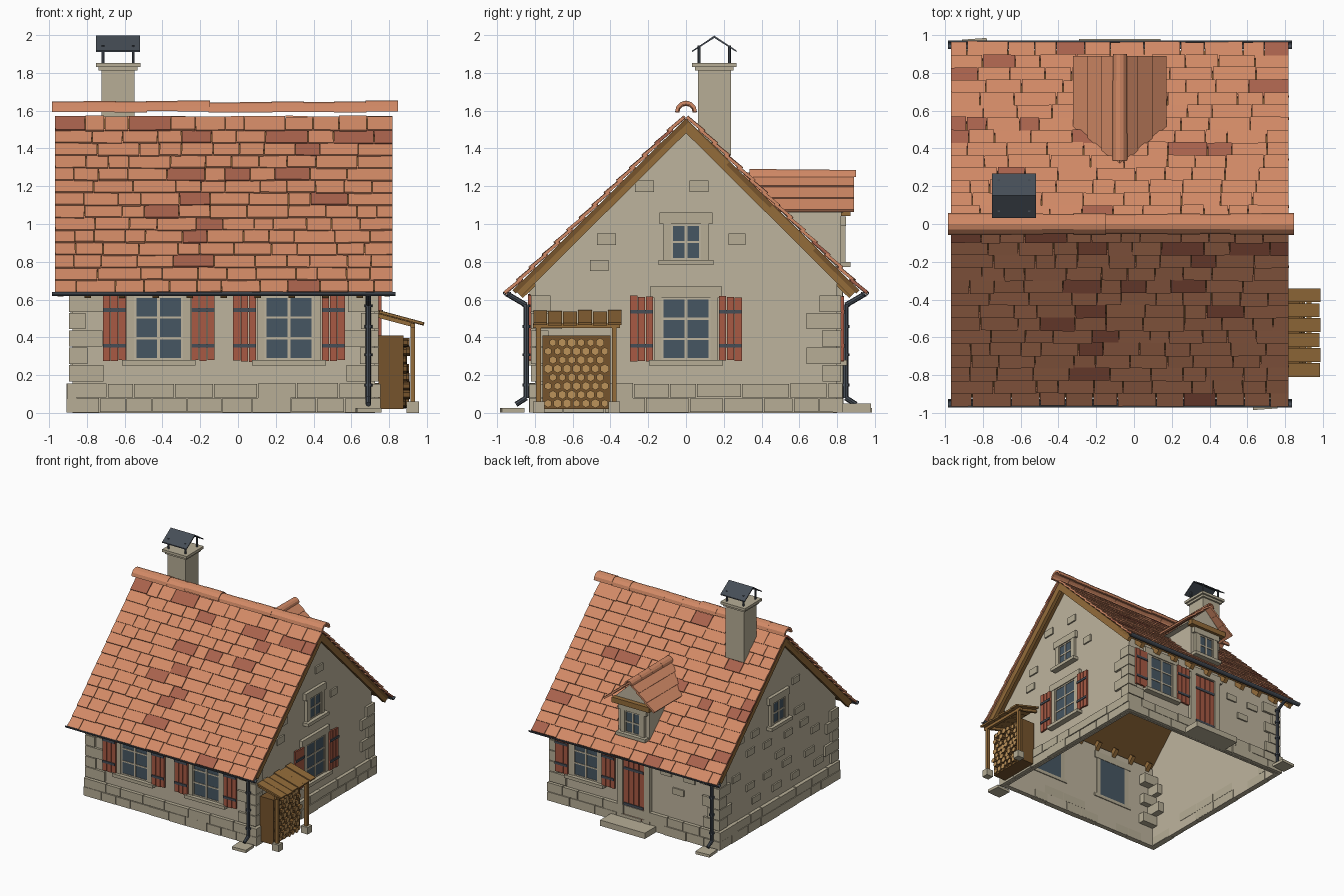
import bpy, bmesh, math, random
from mathutils import Matrix, Vector

random.seed(7)
if "Cube" in bpy.data.objects:
    bpy.data.objects.remove(bpy.data.objects["Cube"])

COLOURS = {
    "plaster": (190, 180, 157), "stone": (183, 174, 150), "tile": (210, 138, 102),
    "dark_tile": (168, 98, 76), "wood": (148, 108, 58), "dark_wood": (118, 84, 44),
    "log_end": (188, 146, 90), "red_paint": (168, 90, 68), "dark_metal": (70, 77, 86),
    "glass": (70, 86, 98)}
MATS = {}
for name, rgb in COLOURS.items():
    lin = [((c / 255 + 0.055) / 1.055) ** 2.4 for c in rgb] + [1]
    m = bpy.data.materials.new(name)
    m.use_nodes = True
    m.diffuse_color = lin
    m.node_tree.nodes["Principled BSDF"].inputs["Base Color"].default_value = lin
    MATS[name] = m

T = lambda x, y, z: Matrix.Translation((x, y, z))
R = lambda deg, axis: Matrix.Rotation(math.radians(deg), 4, axis)
jit = lambda a: random.uniform(-a, a)


class Part:
    """Collects solids into one mesh object."""
    def __init__(self, name, frame=Matrix()):
        self.name, self.frame, self.bm, self.mats = name, frame, bmesh.new(), []

    def paint(self, faces, mat):
        if mat not in self.mats:
            self.mats.append(mat)
        for f in faces:
            f.material_index = self.mats.index(mat)

    def box(self, loc, size, mat, rot=Matrix()):
        mx = self.frame @ T(*loc) @ rot @ Matrix.Diagonal((*size, 1))
        v = bmesh.ops.create_cube(self.bm, size=1, matrix=mx)["verts"]
        self.paint({f for p in v for f in p.link_faces}, mat)

    def rod(self, a, b, r, mat, end=None, sides=8):
        a, b = Vector(a), Vector(b)
        rot = (b - a).to_track_quat("Z", "Y").to_matrix().to_4x4()
        v = bmesh.ops.create_cone(self.bm, cap_ends=True, segments=sides, radius1=r, radius2=r,
                                  depth=(b - a).length, matrix=self.frame @ T(*((a + b) / 2)) @ rot)["verts"]
        faces = {f for p in v for f in p.link_faces}
        self.paint(faces, mat)
        if end:
            self.paint([f for f in faces if len(f.verts) > 4], end)

    def prism(self, pts, push, mat):
        a = [self.bm.verts.new(self.frame @ Vector(p)) for p in pts]
        b = [self.bm.verts.new(self.frame @ (Vector(p) + Vector(push))) for p in pts]
        faces = [self.bm.faces.new(a), self.bm.faces.new(b[::-1])]
        for i in range(len(a)):
            j = (i + 1) % len(a)
            faces.append(self.bm.faces.new((a[i], b[i], b[j], a[j])))
        self.paint(faces, mat)

    def done(self):
        bmesh.ops.recalc_face_normals(self.bm, faces=self.bm.faces[:])
        me = bpy.data.meshes.new(self.name)
        self.bm.to_mesh(me)
        for m in self.mats:
            me.materials.append(MATS[m])
        bpy.context.collection.objects.link(bpy.data.objects.new(self.name, me))


CX, HX, HY = -0.075, 0.80, 0.80
HOUSE = T(CX, 0, 0)
# Wall frames: local -y points outward, local x runs along the wall
WALLS = {"front": (HOUSE @ T(0, -HY, 0), HX), "back": (HOUSE @ R(180, "Z") @ T(0, -HY, 0), HX),
         "right": (HOUSE @ R(90, "Z") @ T(0, -HX, 0), HY), "left": (HOUSE @ R(-90, "Z") @ T(0, -HX, 0), HY)}

# Walls and plinth
for side, (frame, half) in WALLS.items():
    p = Part(side + "_wall", frame)
    outline = [(-half, 0, 0), (half, 0, 0), (half, 0, 0.73), (-half, 0, 0.73)]
    if side in ("left", "right"):
        outline.insert(3, (0, 0, 1.53))
    p.prism(outline, (0, 0.02, 0), "plaster")
    p.done()
    p = Part(side + "_plinth", frame)
    for row in range(2):
        x = -half - 0.03
        while x < half + 0.03:
            w = min(random.uniform(0.13, 0.26), half + 0.03 - x)
            if half + 0.03 - x - w < 0.07:
                w = half + 0.03 - x
            p.box((x + w / 2, -0.005, 0.04 + row * 0.078), (w - 0.006, 0.05 + jit(0.006), 0.074 + jit(0.004)), "stone")
            x += w
    p.done()

# Corner stones
p = Part("corner_stones", HOUSE)
for sx in (-1, 1):
    for sy in (-1, 1):
        for i in range(5):
            lx, ly = (0.17, 0.10) if (i % 2 == 0) else (0.10, 0.17)
            lx, ly = lx + jit(0.015), ly + jit(0.015)
            p.box((sx * (HX + 0.02 - lx / 2), sy * (HY + 0.02 - ly / 2), 0.21 + i * 0.092), (lx, ly, 0.086), "stone")
p.done()

# Loose facing stones
p = Part("right_facing_stones", WALLS["right"][0])
for y, z in ((-0.22, 1.2), (0.07, 1.2), (-0.42, 0.92), (0.27, 0.92), (-0.46, 0.78)):
    p.box((y, 0, z), (0.1 + jit(0.01), 0.025, 0.06), "stone")
p.done()
for side, top in (("left", 1.35), ("back", 0.6)):
    p = Part(side + "_facing_stones", WALLS[side][0])
    for row in range(8):
        for col in range(-2, 3):
            x, z = col * 0.27 + (row % 2) * 0.13 + jit(0.04), 0.25 + row * 0.14 + jit(0.02)
            clear = abs(x) > 0.22 or z < 0.68 or z > 1.12
            if side == "back":
                ok = z < top and 0.25 < x < 0.6
            else:
                ok = clear and abs(x) < 0.6 and z < top - abs(x)
            if ok and random.random() < 0.75:
                p.box((x, 0, z), (0.11 + jit(0.02), 0.025, 0.055), "stone")
    p.done()


def window(name, frame, w, z0, z1, bars, jamb=0.04, lintel=0.06, shutters=False):
    p = Part(name, frame)
    h, zc = z1 - z0, (z0 + z1) / 2
    p.box((0, 0.005, zc), (w, 0.04, h), "glass")
    for s in (-1, 1):
        p.box((s * (w + jamb) / 2, 0, zc), (jamb, 0.05, h), "stone")
        p.box((s * (w / 2 - 0.006), -0.014, zc), (0.012, 0.012, h), "plaster")
    p.box((0, 0, z1 + lintel / 2), (w + 2 * jamb + 0.04, 0.056, lintel), "stone")
    p.box((0, -0.012, z0 - 0.014), (w + 2 * jamb + 0.05, 0.08, 0.028), "stone")
    p.box((0, -0.014, zc), (0.016, 0.012, h), "plaster")
    for i in range(bars + 2):
        p.box((0, -0.014, z0 + 0.005 + (h - 0.01) * i / (bars + 1)), (w, 0.01, 0.012), "plaster")
    p.done()
    if shutters:
        p = Part(name + "_shutters", frame)
        for s in (-1, 1):
            x = s * (w / 2 + 0.105)
            for i in (-1, 0, 1):
                p.box((x + i * 0.042, -0.028, zc + jit(0.004)), (0.038, 0.016, h + 0.01 + jit(0.008)), "red_paint")
            for z in (z0 + 0.075, z1 - 0.075):
                p.box((x, -0.038, z), (0.12, 0.01, 0.02), "dark_metal")
        p.done()


# Windows
front, back = WALLS["front"][0], WALLS["back"][0]
window("front_left_window", front @ T(0.345, 0, 0), 0.26, 0.28, 0.62, 2, shutters=True)
window("front_right_window", front @ T(-0.345, 0, 0), 0.26, 0.28, 0.62, 2, shutters=True)
window("side_window", WALLS["right"][0], 0.26, 0.28, 0.61, 2, shutters=True)
window("back_window", back @ T(-0.465, 0, 0), 0.24, 0.28, 0.61, 2, shutters=True)
for side in ("left", "right"):
    window(side + "_attic_window", WALLS[side][0], 0.16, 0.81, 1.0, 1)

# Door and doorstep
p = Part("door", back)
p.box((0, 0, 0.33), (0.21, 0.03, 0.56), "dark_metal")
for i in range(4):
    p.box((-0.075 + i * 0.05, -0.018, 0.33), (0.044, 0.012, 0.54), "red_paint")
for z in (0.17, 0.48):
    p.box((0, -0.026, z), (0.19, 0.008, 0.022), "dark_metal")
for s in (-1, 1):
    p.box((s * 0.13, 0, 0.33), (0.055, 0.064, 0.56), "stone")
p.box((0, 0, 0.64), (0.36, 0.064, 0.06), "stone")
p.box((0, -0.09, 0.026), (0.43, 0.18, 0.05), "stone")
p.done()

# Main roof: slab, tiles, rafters and verge boards for each slope
for side, turn in (("front", 0), ("back", 180)):
    slope = HOUSE @ R(turn, "Z") @ T(0, 0, 1.59) @ R(44.8, "X")
    p = Part(side + "_roof_frame", slope)
    p.box((0, -0.67, -0.033), (1.76, 1.29, 0.024), "dark_wood")
    for s in (-1, 1):
        p.box((s * 0.865, -0.67, -0.052), (0.03, 1.27, 0.05), "wood")
    for i in range(9):
        p.box((-0.72 + i * 0.18, -1.21, -0.066), (0.035, 0.19, 0.045), "wood")
    p.done()
    p = Part(side + "_roof_tiles", slope)
    for row in range(14):
        x, y = -0.895, -0.08 - row * 0.0935
        while x < 0.89:
            w = random.uniform(0.1, 0.23)
            if 0.895 - x - w < 0.07:
                w = 0.895 - x
            mat = "dark_tile" if random.random() < 0.14 else "tile"
            p.box((x + w / 2, y, -0.007 + jit(0.002)), (w - 0.004, 0.113 + jit(0.008), 0.016), mat,
                  R(-5 + jit(1), "X") @ R(jit(0.8), "Z"))
            x += w
    p.done()


def arch(r, t, start, along, up=1):
    """Half-round cross-section, across x or y depending on the run direction."""
    ring = [(rr * math.cos(a), rr * math.sin(a) * up)
            for rr, steps in ((r, range(7)), (r - t, range(6, -1, -1))) for a in [math.pi * i / 6 for i in steps]]
    return [Vector(start) + (Vector((0, c, s)) if along == "x" else Vector((c, 0, s))) for c, s in ring]


# Ridge caps
p = Part("ridge_caps", HOUSE)
for i in range(11):
    p.prism(arch(0.056 + jit(0.003), 0.018, (-0.91 + i * 0.166, 0, 1.594 + jit(0.004)), "x"), (0.172, 0, 0), "tile")
p.done()

# Gutters, downpipes and splash stones, repeated by a half turn
for side, turn in (("front", 0), ("back", 180)):
    p = Part(side + "_gutter", HOUSE @ R(turn, "Z"))
    p.prism(arch(0.022, 0.006, (-0.91, -0.948, 0.64), "x", -1), (1.82, 0, 0), "dark_metal")
    x = 0.765
    path = [(x, -0.948, 0.63), (x, -0.845, 0.57), (x, -0.845, 0.08), (x, -0.90, 0.045)]
    for a, b in zip(path, path[1:]):
        p.rod(a, b, 0.014, "dark_metal")
    for z in (0.14, 0.3, 0.45, 0.56):
        p.rod((x, -0.845, z), (x, -0.845, z + 0.015), 0.021, "dark_metal")
    p.box((x, -0.92, 0.014), (0.13, 0.12, 0.024), "stone", R(4, "Z"))
    p.done()

# Chimney with metal hood
p = Part("chimney", T(-0.635, 0.15, 0))
p.box((0, 0, 1.6), (0.175, 0.175, 0.47), "stone")
p.box((0, 0, 1.842), (0.235, 0.235, 0.022), "stone")
p.box((0, 0, 1.822), (0.205, 0.205, 0.02), "stone")
for sx in (-1, 1):
    for sy in (-1, 1):
        p.rod((sx * 0.08, sy * 0.08, 1.85), (sx * 0.08, sy * 0.08, 1.945), 0.008, "dark_metal", sides=6)
p.done()
p = Part("chimney_hood", T(-0.635, 0.15, 0))
for s in (-1, 1):
    p.prism([(-0.117, 0, 1.997), (-0.117, s * 0.118, 1.918), (-0.117, s * 0.118, 1.91), (-0.117, 0, 1.985)],
            (0.234, 0, 0), "dark_metal")
p.done()

# Dormer: wedge body, gable, window, tiled roof and ridge
dormer = HOUSE @ R(180, "Z")
p = Part("dormer_body", dormer)
p.prism([(-0.15, -0.82, 0.75), (-0.15, -0.82, 1.08), (-0.15, -0.49, 1.08)], (0.3, 0, 0), "plaster")
p.prism([(-0.2, -0.83, 1.06), (0.2, -0.83, 1.06), (0, -0.83, 1.25)], (0, 0.3, 0), "plaster")
p.box((0, -0.845, 1.065), (0.36, 0.05, 0.045), "wood")
p.done()
window("dormer_window", dormer @ T(0, -0.82, 0), 0.15, 0.80, 0.99, 1, lintel=0.05)
p = Part("dormer_roof", dormer)
for s in (-1, 1):
    for row in range(3):
        d = 0.058 + row * 0.098
        x, z = d * math.cos(math.radians(40)), 1.268 - d * math.sin(math.radians(40))
        y0, y1 = -0.89, -(1.585 - z - 0.05)
        p.box((s * x, (y0 + y1) / 2, z), (0.118, y1 - y0, 0.016), "tile", R(s * 36, "Y"))
for i in range(4):
    p.prism(arch(0.037 + i * 0.001, 0.012, (0, -0.9 + i * 0.14, 1.25), "y"), (0, 0.144, 0), "tile")
p.done()

# Firewood shelter
p = Part("firewood_shelter")
for i in range(6):
    p.box((0.865, -0.772 + i * 0.079, 0.502 + jit(0.004)), (0.245 + jit(0.01), 0.073, 0.014), "wood", R(15, "Y"))
for y in (-0.78, -0.38):
    p.box((0.925, y, 0.25), (0.026, 0.026, 0.42), "wood")
    p.box((0.925, y, 0.03), (0.065, 0.06, 0.06), "stone")
    p.box((0.835, y, 0.49), (0.2, 0.022, 0.022), "wood", R(15, "Y"))
p.box((0.925, -0.58, 0.462), (0.026, 0.46, 0.024), "wood")
p.done()
p = Part("firewood_stack")
p.box((0.81, -0.58, 0.215), (0.13, 0.36, 0.39), "dark_wood")
for row in range(8):
    for col in range(7 - row % 2):
        y, z = -0.73 + col * 0.05 + (row % 2) * 0.025, 0.05 + row * 0.046
        p.rod((0.82, y, z), (0.897 + jit(0.014), y, z), 0.023 + jit(0.003), "dark_wood", "log_end", 6)
p.done()
